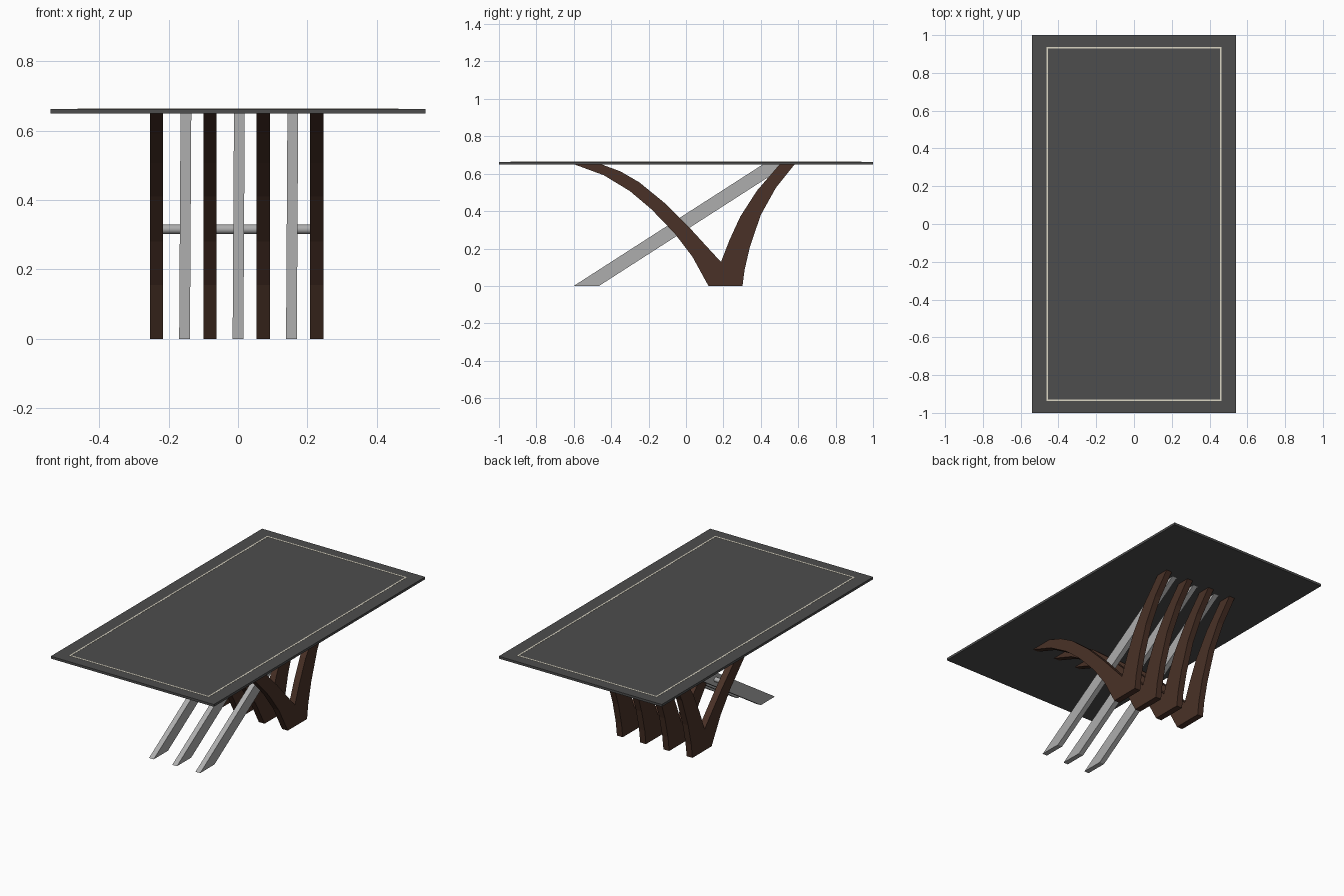
import bpy
import bmesh
from math import pi

cube = bpy.data.objects.get("Cube")
if cube:
    bpy.data.objects.remove(cube, do_unlink=True)


def material(name, rgb):
    m = bpy.data.materials.new(name)
    m.use_nodes = True
    m.diffuse_color = (*rgb, 1)
    m.node_tree.nodes["Principled BSDF"].inputs["Base Color"].default_value = (*rgb, 1)
    return m


charcoal = material("charcoal top", (0.075, 0.075, 0.075))
walnut = material("dark walnut", (0.068, 0.031, 0.02))
steel = material("brushed steel", (0.42, 0.42, 0.42))
cream = material("cream inlay", (0.72, 0.68, 0.56))


def finish(name, bm, mat):
    bmesh.ops.recalc_face_normals(bm, faces=bm.faces)
    mesh = bpy.data.meshes.new(name)
    bm.to_mesh(mesh)
    bm.free()
    mesh.materials.append(mat)
    obj = bpy.data.objects.new(name, mesh)
    bpy.context.collection.objects.link(obj)
    return obj


def box(name, lo, hi, mat):
    bm = bmesh.new()
    bmesh.ops.create_cube(bm, size=1)
    for v in bm.verts:
        v.co = [(a + b) / 2 + c * (b - a) for a, b, c in zip(lo, hi, v.co)]
    return finish(name, bm, mat)


def slab(name, profile, x, width, mat, lean=0):
    """Extrude a side profile (y, z) across x; lean shifts x with height."""
    bm = bmesh.new()
    face = bm.faces.new([bm.verts.new((x - width / 2 + lean * z, y, z)) for y, z in profile])
    ext = bmesh.ops.extrude_face_region(bm, geom=[face])
    moved = [g for g in ext["geom"] if isinstance(g, bmesh.types.BMVert)]
    bmesh.ops.translate(bm, verts=moved, vec=(width, 0, 0))
    return finish(name, bm, mat)


# Table top
UNDER, TOP = 0.649, 0.663
box("table_top", (-0.54, -1, UNDER), (0.54, 1, TOP), charcoal)

# Thin inlaid line around the top
IX, IY, IW = 0.463, 0.938, 0.009
for side in (-1, 1):
    x, y = side * (IX - IW / 2), side * (IY - IW / 2)
    label = "left" if side > 0 else "right"
    end = "back" if side > 0 else "front"
    box(f"inlay_{label}", (x - IW / 2, -IY, TOP - 0.002), (x + IW / 2, IY, TOP + 0.001), cream)
    box(f"inlay_{end}", (IW - IX, y - IW / 2, TOP - 0.002), (IX - IW, y + IW / 2, TOP + 0.001), cream)

# Curved wooden ribs: a long front arm and a short back arm meeting at the foot
front_arm = [(0.187, 0), (0.12, 0), (0.035, 0.155), (-0.06, 0.28), (-0.185, 0.41),
             (-0.30, 0.507), (-0.44, 0.592), (-0.595, UNDER), (-0.45, UNDER),
             (-0.35, 0.612), (-0.25, 0.554), (-0.115, 0.444), (0.02, 0.31),
             (0.125, 0.195), (0.187, 0.128)]
back_arm = [(0.187, 0), (0.187, 0.128), (0.233, 0.246), (0.29, 0.37), (0.38, 0.51),
            (0.50, UNDER), (0.58, UNDER), (0.48, 0.524), (0.40, 0.38), (0.342, 0.21),
            (0.313, 0.085), (0.302, 0)]
for i in range(4):
    x = -0.235 + i * 0.154
    slab(f"rib_front_arm_{i + 1}", front_arm, x, 0.038, walnut)
    slab(f"rib_back_arm_{i + 1}", back_arm, x, 0.038, walnut)

# Slanted steel bars between the ribs
bar = [(-0.6, 0), (-0.465, 0), (0.545, UNDER), (0.41, UNDER)]
for i in range(3):
    slab(f"slanted_bar_{i + 1}", bar, -0.154 + i * 0.154, 0.031, steel, lean=0.006)

# Short round rods tying bars and ribs together
for i, (a, b) in enumerate([(-0.23, -0.15), (-0.08, 0.07), (0.155, 0.22)]):
    bpy.ops.mesh.primitive_cylinder_add(vertices=24, radius=0.0135, depth=b - a,
                                        location=((a + b) / 2, -0.04, 0.316),
                                        rotation=(0, pi / 2, 0))
    rod = bpy.context.object
    rod.name = f"tie_rod_{i + 1}"
    rod.data.materials.append(steel)
    bpy.ops.object.shade_smooth_by_angle()
